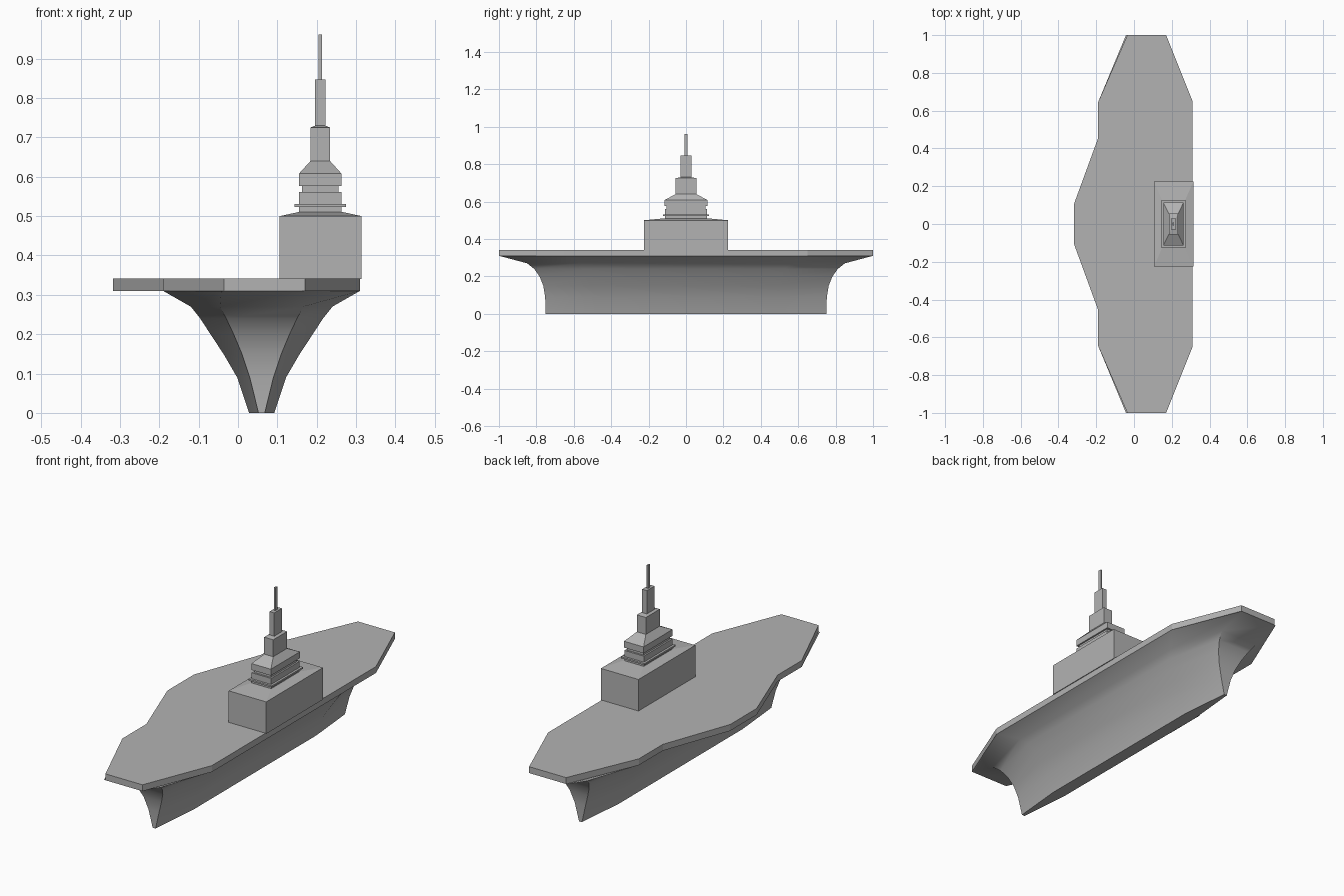
import bpy
import bmesh

cube = bpy.data.objects.get("Cube")
if cube:
    bpy.data.objects.remove(cube, do_unlink=True)

# Single flat colour
grey = bpy.data.materials.new("ship grey")
grey.use_nodes = True
grey.diffuse_color = (0.45, 0.45, 0.45, 1)
grey.node_tree.nodes["Principled BSDF"].inputs["Base Color"].default_value = (0.45, 0.45, 0.45, 1)


def loft(name, rings, smooth=False):
    """Join equal-length rings of points with quads and cap both ends."""
    bm = bmesh.new()
    loops = [[bm.verts.new(p) for p in ring] for ring in rings]
    n = len(loops[0])
    for low, high in zip(loops, loops[1:]):
        for i in range(n):
            j = (i + 1) % n
            bm.faces.new((low[i], low[j], high[j], high[i]))
    bm.faces.new(loops[0][::-1])
    bm.faces.new(loops[-1])
    bmesh.ops.recalc_face_normals(bm, faces=bm.faces)
    mesh = bpy.data.meshes.new(name)
    bm.to_mesh(mesh)
    bm.free()
    mesh.materials.append(grey)
    obj = bpy.data.objects.new(name, mesh)
    bpy.context.collection.objects.link(obj)
    if smooth:
        bpy.ops.object.select_all(action="DESELECT")
        obj.select_set(True)
        bpy.context.view_layer.objects.active = obj
        bpy.ops.object.shade_smooth_by_angle(angle=0.6)
    return obj


def mirror_ends(half, z):
    """Complete an outline, listed from +x to -x at the back, with its front half."""
    return [(x, y, z) for x, y in half] + [(x, -y, z) for x, y in reversed(half)]


def tower(name, cx, sections):
    """Stack rectangular sections given as (half width, half length, height)."""
    corners = ((1, 1), (-1, 1), (-1, -1), (1, -1))
    return loft(name, [[(cx + a * w, b * l, z) for a, b in corners] for w, l, z in sections])


# Flared hull: height, side half width, shoulder y, end half width, end y
HULL_X = 0.06
levels = [
    (0.00, 0.032, 0.49, 0.008, 0.75),
    (0.09, 0.062, 0.49, 0.030, 0.753),
    (0.15, 0.097, 0.50, 0.050, 0.763),
    (0.20, 0.130, 0.51, 0.071, 0.783),
    (0.24, 0.156, 0.53, 0.090, 0.812),
    (0.27, 0.180, 0.56, 0.106, 0.85),
    (0.31, 0.250, 0.645, 0.1025, 1.0),
]
loft("hull", [mirror_ends([(HULL_X + s, sy), (HULL_X + e, ey),
                           (HULL_X - e, ey), (HULL_X - s, sy)], z)
              for z, s, sy, e, ey in levels], smooth=True)

# Flight deck with side overhang
deck = [(0.31, 0.65), (0.17, 1.0), (-0.035, 1.0),
        (-0.19, 0.645), (-0.19, 0.455), (-0.318, 0.105)]
loft("flight_deck", [mirror_ends(deck, z) for z in (0.31, 0.342)])

# Island block with a shallow sloped roof
tower("island", 0.21, [(0.104, 0.225, 0.34), (0.104, 0.225, 0.50), (0.058, 0.12, 0.51)])

# Bridge tiers, walkway flange and tapered bridge roof
tower("bridge", 0.209, [
    (0.054, 0.113, 0.505), (0.054, 0.113, 0.523),
    (0.065, 0.124, 0.523), (0.065, 0.124, 0.531),
    (0.054, 0.113, 0.531), (0.054, 0.113, 0.561),
    (0.046, 0.104, 0.561), (0.046, 0.104, 0.576),
    (0.054, 0.115, 0.576), (0.054, 0.115, 0.608),
    (0.025, 0.055, 0.64)])

# Stepped mast
tower("mast_base", 0.209, [(0.025, 0.055, 0.64), (0.025, 0.055, 0.725), (0.013, 0.03, 0.73)])
tower("mast_middle", 0.209, [(0.013, 0.03, 0.73), (0.013, 0.03, 0.847)])
tower("mast_tip", 0.209, [(0.004, 0.008, 0.847), (0.004, 0.008, 0.962)])
